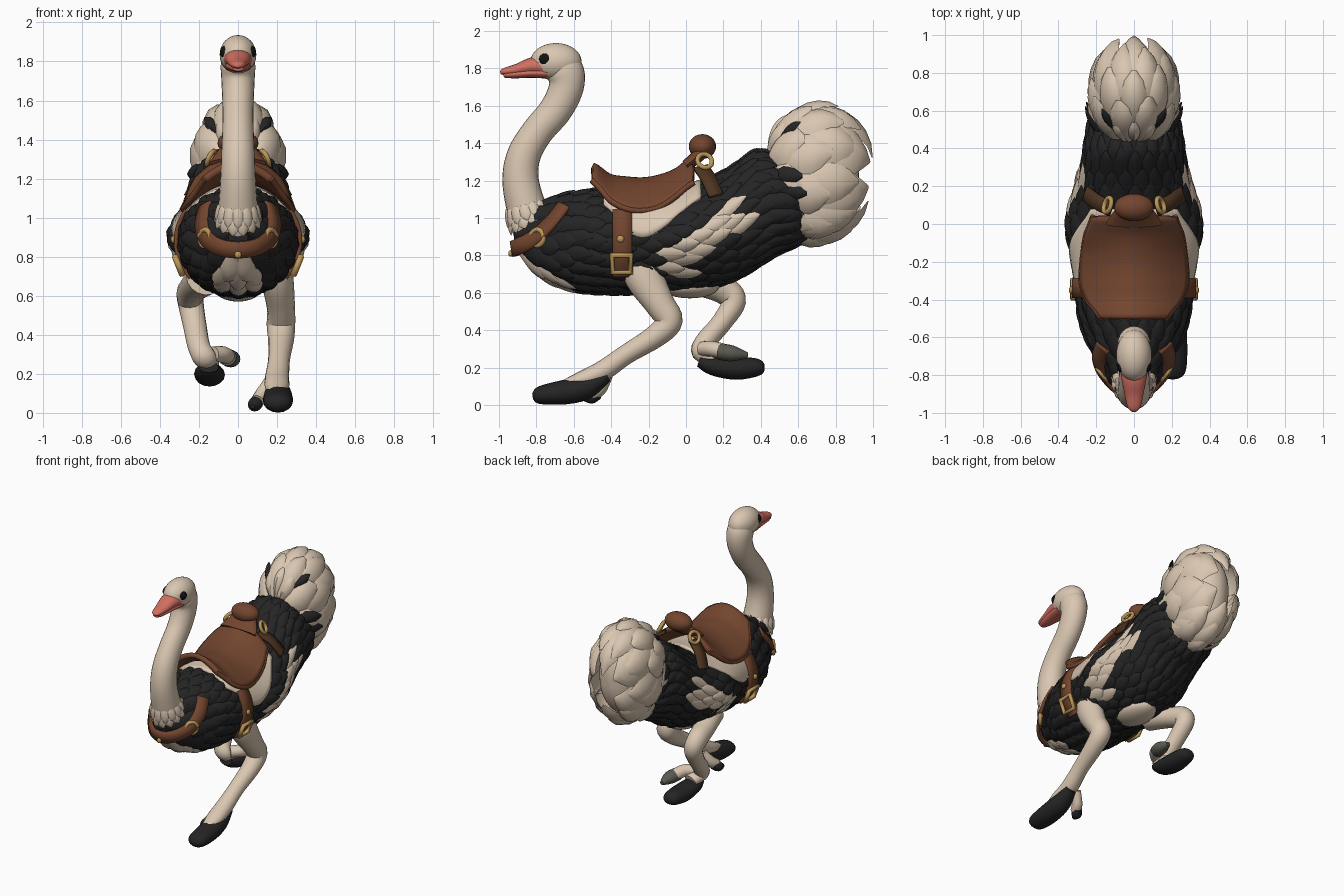
import bpy, math, random
from mathutils import Vector

if "Cube" in bpy.data.objects:
    bpy.data.objects.remove(bpy.data.objects["Cube"])
random.seed(4)
pi = math.pi


def material(name, r, g, b):
    m = bpy.data.materials.new(name)
    m.diffuse_color = (r, g, b, 1)
    m.use_nodes = True
    m.node_tree.nodes["Principled BSDF"].inputs["Base Color"].default_value = m.diffuse_color
    return m


CREAM = material("cream", .70, .57, .44)
BLACK = material("feather black", .018, .018, .018)
BROWN = material("saddle brown", .17, .06, .028)
DARK = material("strap brown", .075, .034, .014)
PINK = material("beak pink", .65, .16, .12)
GOLD = material("gold", .5, .31, .1)
GREY = material("toe grey", .10, .10, .08)
EYE = material("eye black", .006, .006, .006)


def make(name, verts, faces, mats, idx=None, thick=0):
    me = bpy.data.meshes.new(name)
    me.from_pydata([tuple(v) for v in verts], [], faces)
    for m in mats:
        me.materials.append(m)
    if idx:
        me.polygons.foreach_set("material_index", idx)
    me.shade_smooth()
    me.set_sharp_from_angle(angle=math.radians(50))
    ob = bpy.data.objects.new(name, me)
    bpy.context.collection.objects.link(ob)
    if thick:
        md = ob.modifiers.new("thickness", 'SOLIDIFY')
        md.thickness, md.offset = thick, 0


def spline(pts, u):
    """Catmull-Rom through rows of numbers, u from 0 to len-1."""
    n = len(pts)
    i = max(0, min(int(u), n - 2))
    t = u - i
    a, b, c, d = (pts[max(0, min(n - 1, i + k))] for k in (-1, 0, 1, 2))
    return [q + .5 * t * (r - p + t * (2 * p - 5 * q + 4 * r - s + t * (3 * (q - r) + s - p)))
            for p, q, r, s in zip(a, b, c, d)]


def tube_surface(pts):
    """Surface S(u, v, h) around rows (x, y, z, side radius, up radius)."""
    def S(u, v, h=0):
        x, y, z, a, b = spline(pts, u)
        hi, lo = min(u + .05, len(pts) - 1), max(u - .05, 0)
        T = Vector(spline(pts, hi)[:3]) - Vector(spline(pts, lo)[:3])
        N = Vector((1, 0, 0)).cross(T).normalized()
        side = T.cross(N).normalized()
        return Vector((x, y, z)) + side * (a + h) * math.sin(v) + N * (b + h) * math.cos(v)
    return S


def loft(name, S, u0, u1, mat, nu=24, nv=20):
    verts = [S(u0 + (u1 - u0) * i / nu, 2 * pi * j / nv) for i in range(nu + 1) for j in range(nv)]
    faces = [(i * nv + j, i * nv + (j + 1) % nv, (i + 1) * nv + (j + 1) % nv, (i + 1) * nv + j)
             for i in range(nu) for j in range(nv)]
    faces += [tuple(reversed(range(nv))), tuple(range(nu * nv, nu * nv + nv))]
    make(name, verts, faces, [mat])


def tube(name, pts, mat, nv=16):
    loft(name, tube_surface(pts), 0, len(pts) - 1, mat, 5 * (len(pts) - 1), nv)


def sheet(name, fn, nu, nv, mat, thick):
    k = nv + 1
    faces = [(i * k + j, i * k + j + 1, i * k + k + j + 1, i * k + k + j)
             for i in range(nu) for j in range(nv)]
    make(name, [fn(i / nu, j / nv) for i in range(nu + 1) for j in range(k)], faces, [mat], None, thick)


LEAF = (.45, .78, .97, 1, .95, .8, .52, .08)
PLUME = (.5, .65, .8, .92, 1, 1, .88, .62, .15)


class Plumage:
    """Collects leaf-shaped feathers laid on a surface."""
    def __init__(self):
        self.v, self.f, self.m = [], [], []

    def add(self, S, u0, u1, v, w, lift, bulge, mat, shape=LEAF):
        base, n = len(self.v), len(shape)
        for i, k in enumerate(shape):
            t = i / (n - 1)
            for s in (-1, -.6, 0, .6, 1):
                self.v.append(S(u0 + (u1 - u0) * t, v + w * k * s, lift * t + bulge * (1 - s * s) * k))
        for i in range(n - 1):
            for j in range(4):
                a = base + i * 5 + j
                self.f.append((a, a + 1, a + 6, a + 5))
                self.m.append(mat)


# body: rings 0.1 apart along y (width, centre height, height), swelling at the wings
RINGS = [(.05, .90, .06), (.115, .89, .155), (.168, .88, .205), (.225, .875, .235), (.26, .875, .25),
         (.275, .875, .255), (.28, .88, .26), (.283, .885, .26), (.285, .885, .26), (.285, .89, .26),
         (.28, .905, .265), (.27, .94, .275), (.255, .99, .29), (.24, 1.05, .29), (.225, 1.07, .25),
         (.2, 1.07, .2), (.1, 1.06, .14)]


def U(y):
    return (y + .92) * 10


def body(u, v, h=0):
    u = max(0, min(16, u))
    a, c, b = spline(RINGS, u)
    y, s, z = u / 10 - .92, math.sin(v), c + (b + h) * math.cos(v)
    bump = .05 * math.exp(-((y - .0) / .2) ** 2 - ((z - .92) / .15) ** 2)
    return Vector(((a + h + bump) * s, y, z))


def blanket_edge(y):
    return spline([(.8,), (1.32,), (1.54,), (1.36,), (1.05,), (.8,)], (y + .44) / .104)[0]


loft("body", body, 0, 16, BLACK, 40, 32)
coat = Plumage()
for r in range(20):
    y = -.92 + r * .08
    a, c, b = spline(RINGS, U(y + .06))
    n = max(9, round(pi * (a + b) / .078))
    for k in range(n):
        v = 2 * pi * (k + .5 * (r % 2)) / n + random.uniform(-.03, .03)
        p = body(U(y + .09), v)
        side = min(v % (2 * pi), 2 * pi - v % (2 * pi))
        if -.56 < y < .0 and side < blanket_edge(max(-.44, y + .06)) - .03:
            continue
        along = ((p.y + .12) * .82 + (p.z - .73) * .57) / .5      # pale wing stripe
        off = abs(-(p.y + .12) * .57 + (p.z - .73) * .82)
        wing = -.02 < along < .97 and off < .068 and abs(p.x) > .15
        chest = abs(p.x) < .085 and p.z < .79 and p.y < -.6
        L = 1.7 * random.uniform(.95, 1.1) * (1.15 if y > .2 or wing else 1)
        coat.add(body, U(y), U(y) + L, v, pi / n * 1.15, .032, .018, 1 if wing or chest else 0)
make("body_feathers", coat.v, coat.f, [BLACK, CREAM], coat.m)


# tail: large curved plumes over a rounded core
def tail(u, v, h=0):
    up = max(0, math.cos(v)) * math.sin(u)
    return Vector(((.175 + h) * math.sin(u) * math.sin(v), .68 + .03 * up - (.245 + h) * math.cos(u),
                   1.235 + (.31 + h) * math.sin(u) * math.cos(v)))


loft("tail_core", tail, .02, pi - .02, CREAM, 20, 20)
plumes = Plumage()
for row, (u0, u1, n) in enumerate([(1.3, 2.8, 6), (.9, 2.45, 9), (.5, 1.95, 10), (.2, 1.45, 9)]):
    for k in range(n):
        v = 2 * pi * (k + .5 * (row % 2)) / n
        plumes.add(tail, u0, u1 + random.uniform(-.12, .12), v, pi / n * 1.15, .07, .035, 0, PLUME)
for v in (-.5, 0, .5):   # short upright plumes at the front of the tail
    plumes.add(tail, .3, 1.0, v, .3, .06, .035, 0, PLUME)
make("tail_feathers", plumes.v, plumes.f, [CREAM])
# dark feathers overlapping the lower sides of the tail and showing between plumes
under = Plumage()
for s in (-1, 1):
    for k in range(7):
        under.add(tail, .25, 1.4 + .12 * (k % 2) - .05 * k, s * (1.6 + k * .24), .17, .085, .03, 0, PLUME)
    under.add(tail, .7, 1.3, s * .75, .15, .085, .03, 0)
make("lower_tail_feathers", under.v, under.f, [BLACK])

# neck, with a ragged skirt of short feathers at its base
neck_pts = [(0, -.74, .86, .1, .11), (0, -.81, .95, .105, .12), (0, -.855, 1.06, .1, .106),
            (0, -.885, 1.21, .09, .097), (0, -.865, 1.34, .085, .09), (0, -.795, 1.46, .08, .085),
            (0, -.695, 1.58, .08, .088), (0, -.64, 1.70, .085, .093), (0, -.65, 1.79, .088, .1),
            (0, -.71, 1.845, .07, .07)]
tube("neck", neck_pts, CREAM, 24)
neck = tube_surface(neck_pts)
skirt = Plumage()
for r in range(2):
    for k in range(13):
        skirt.add(neck, 2.1 - r * .35, 1.45 - r * .3, 2 * pi * (k + .5 * r) / 13, -.28, .014, .01, 0)
make("neck_base_feathers", skirt.v, skirt.f, [CREAM])


def ball(name, loc, scale, mat, seg=24):
    bpy.ops.mesh.primitive_uv_sphere_add(segments=seg, ring_count=seg // 2, location=loc)
    ob = bpy.context.object
    ob.name, ob.scale = name, scale
    ob.data.materials.append(mat)
    ob.data.shade_smooth()


def ring(name, loc, normal, R, r, mat, seg=20, spin=0):
    bpy.ops.mesh.primitive_torus_add(location=loc, major_radius=R, minor_radius=r,
                                     major_segments=seg, minor_segments=8)
    ob = bpy.context.object
    ob.name = name
    q = Vector(normal).to_track_quat('Z', 'Y').to_matrix()
    for v in ob.data.vertices:
        c, s = math.cos(spin), math.sin(spin)
        v.co = q @ Vector((c * v.co.x - s * v.co.y, s * v.co.x + c * v.co.y, v.co.z))
    ob.data.materials.append(mat)
    ob.data.shade_smooth()


ball("belly_patch", (0, .02, .635), (.12, .16, .065), CREAM)

# head and beak
ball("head", (0, -.695, 1.835), (.094, .137, .1), CREAM, 32)
tube("upper_beak", [(0, -.74, 1.81, .078, .055), (0, -.82, 1.812, .066, .047), (0, -.9, 1.794, .05, .031),
                    (0, -.97, 1.782, .034, .02), (0, -.993, 1.776, .012, .008)], PINK)
tube("lower_beak", [(0, -.74, 1.775, .07, .03), (0, -.83, 1.775, .058, .026), (0, -.92, 1.768, .043, .022),
                    (0, -.975, 1.764, .026, .014)], PINK)

# forward leg (right) and folded leg (left), each with a big and a small toe
tube("right_leg", [(.17, -.25, .8, .1, .12), (.2, -.22, .68, .085, .105), (.22, -.14, .54, .072, .08),
                   (.22, -.09, .45, .073, .072), (.22, -.16, .37, .066, .062), (.21, -.32, .27, .056, .053),
                   (.2, -.45, .18, .062, .055), (.2, -.56, .135, .062, .045), (.2, -.65, .11, .04, .025)], CREAM)
tube("right_big_toe", [(.205, -.42, .155, .045, .03), (.205, -.53, .095, .07, .062), (.205, -.64, .07, .077, .066),
                       (.205, -.75, .056, .074, .054), (.205, -.8, .048, .058, .04), (.205, -.82, .045, .025, .015)], BLACK)
tube("right_small_toe", [(.16, -.42, .16, .03, .03), (.12, -.46, .09, .036, .038), (.1, -.5, .06, .035, .035)], CREAM)
tube("right_small_claw", [(.105, -.47, .06, .03, .03), (.085, -.51, .042, .036, .036),
                          (.075, -.55, .033, .012, .012)], BLACK)
tube("left_leg", [(-.17, -.04, .69, .1, .09), (-.22, .1, .645, .08, .07), (-.245, .21, .61, .07, .075),
                  (-.24, .255, .55, .065, .065), (-.22, .19, .44, .06, .055), (-.2, .105, .34, .058, .055),
                  (-.17, .08, .28, .06, .05), (-.15, .16, .25, .055, .04)], CREAM)
tube("left_big_toe", [(-.15, .07, .235, .05, .03), (-.15, .14, .21, .072, .05), (-.145, .26, .195, .078, .06),
                      (-.145, .36, .2, .066, .052), (-.145, .405, .2, .05, .036), (-.145, .42, .2, .02, .015)], BLACK)
tube("left_small_toe", [(-.13, .09, .3, .045, .04), (-.08, .14, .3, .045, .042), (-.05, .21, .285, .045, .04)], CREAM)
tube("left_small_claw", [(-.055, .18, .285, .048, .044), (-.035, .25, .275, .048, .042),
                         (-.03, .33, .265, .015, .015)], GREY)

# saddle blanket and saddle
sheet("saddle_blanket", lambda a, b: body(U(-.44 + .52 * a), (2 * b - 1) * blanket_edge(-.44 + .52 * a), .026),
      20, 24, CREAM, .02)
SEAT = [(1.28, 1.2, .17), (1.22, 1.1, .24), (1.205, 1.05, .275), (1.2, 1.04, .275), (1.215, 1.06, .265),
        (1.25, 1.12, .25), (1.315, 1.19, .215)]   # top height, hem height, half width


def seat(a, b):
    top, hem, w = spline(SEAT, a * 6)
    s = 2 * b - 1
    return Vector((w * s, -.5 + .54 * a, top - (top - hem) * abs(s) ** 1.8))


sheet("saddle", seat, 24, 24, BROWN, .035)
for name, b in (("saddle_rim_right", 1), ("saddle_rim_left", 0)):
    tube(name, [(*seat(t / 12, b), .017, .017) for t in range(13)], BROWN, 8)
ball("cantle_roll", (0, .088, 1.382), (.105, .073, .066), BROWN)
tube("cantle_stem", [(0, 0, 1.28, .15, .03), (0, .05, 1.32, .12, .035), (0, .1, 1.37, .08, .04)], BROWN)


def strap(name, pts, width, centre, mat):
    """Flat band through pts, facing away from centre."""
    c, n = Vector(centre), len(pts) - 1

    def fn(a, b):
        p = Vector(spline(pts, a * n))
        t = Vector(spline(pts, min(n, a * n + .05))) - Vector(spline(pts, max(0, a * n - .05)))
        return p + t.cross(p - c).normalized() * width * (b - .5)
    sheet(name, fn, 8 * n, 2, mat, .022)


# straps: girth flaps, breast strap, rear straps, with gold fittings
chest_pts = [(.165, -.65, 1.07), (.185, -.725, .975), (.16, -.81, .895), (.095, -.89, .85), (0, -.925, .835)]
strap("breast_strap", chest_pts + [(-x, y, z) for x, y, z in chest_pts[-2::-1]], .085, (0, -.55, .9), BROWN)
ball("breast_stud", (0, -.938, .81), (.018, .012, .018), GOLD, 12)
for s, side in ((1, "right"), (-1, "left")):
    ball(side + "_eye", (s * .068, -.75, 1.848), (.024, .036, .033), EYE, 16)
    strap(side + "_girth", [body(U(-.34), s * (1.0 + k * .18), .036) for k in range(8)], .105, (0, -.34, .88), BROWN)
    strap(side + "_rear_strap", [(s * .12, .08, 1.27), (s * .2, .12, 1.21), (s * .255, .16, 1.12)], .08,
          (0, .1, 1), DARK)
    ring(side + "_rear_ring", (s * .14, .1, 1.305), (s, .3, .5), .04, .013, GOLD)
    ring(side + "_breast_ring", (s * .168, -.795, .895), (s, -.8, 0), .043, .014, GOLD)
    ring(side + "_buckle", body(U(-.345), s * 1.98, .052), (s, 0, -.4), .07, .016, GOLD, 4, pi / 4)
    ball(side + "_girth_stud", body(U(-.35), s * 1.54, .05), (.014, .02, .02), GOLD, 12)
